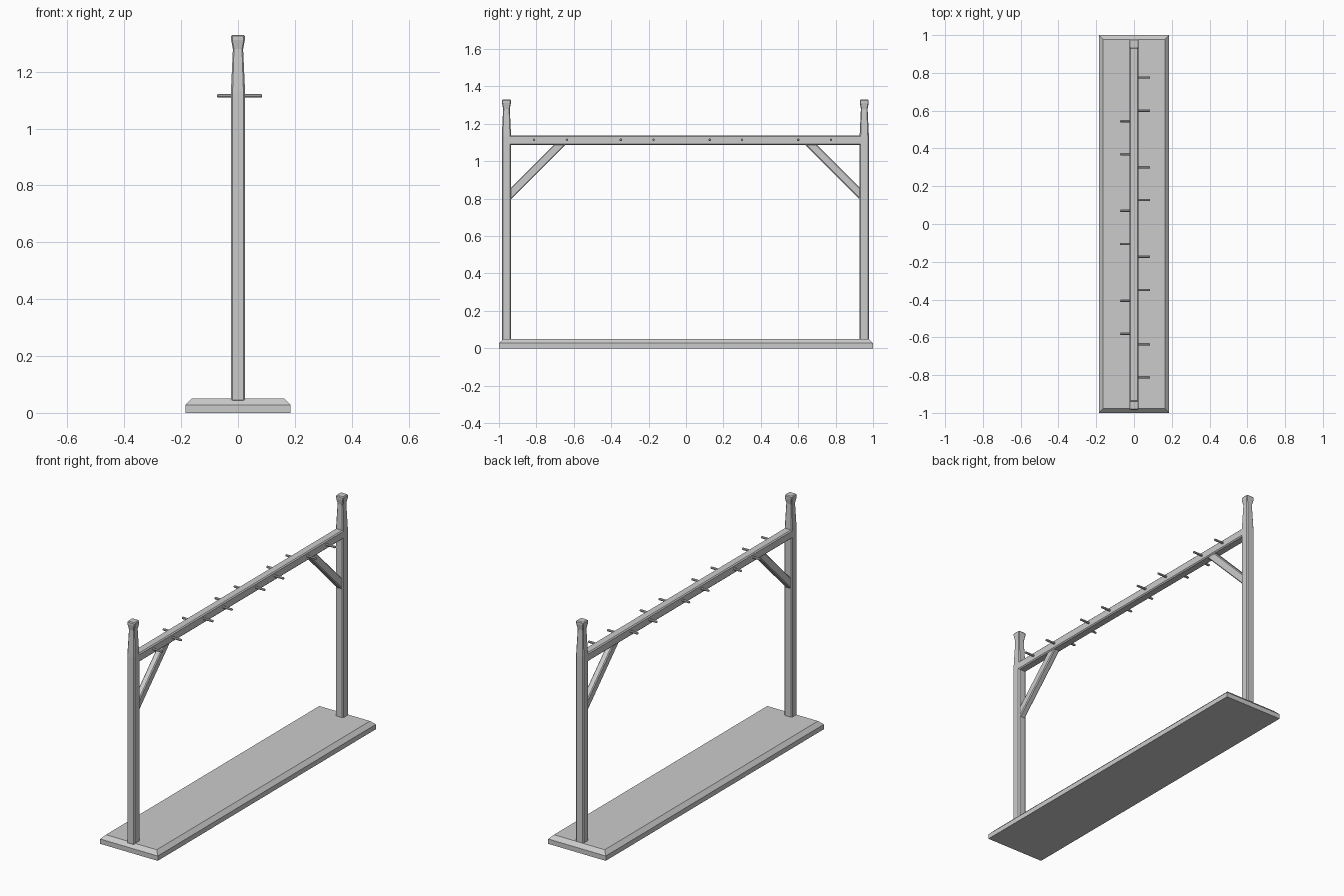
import bpy, bmesh, math
from mathutils import Vector

if "Cube" in bpy.data.objects:
    bpy.data.objects.remove(bpy.data.objects["Cube"])


def finish(name, bm):
    bmesh.ops.recalc_face_normals(bm, faces=bm.faces)
    me = bpy.data.meshes.new(name)
    bm.to_mesh(me)
    bm.free()
    ob = bpy.data.objects.new(name, me)
    bpy.context.collection.objects.link(ob)
    return ob


def loft(name, rings):
    """Skin equal-length closed rings of points and cap both ends."""
    bm = bmesh.new()
    vs = [[bm.verts.new(p) for p in r] for r in rings]
    n = len(vs[0])
    for a, b in zip(vs, vs[1:]):
        for i in range(n):
            j = (i + 1) % n
            bm.faces.new((a[i], a[j], b[j], b[i]))
    bm.faces.new(vs[0])
    bm.faces.new(vs[-1])
    return finish(name, bm)


def chamfered(hu, hv, c):
    """Rectangle outline with cut corners."""
    return [(hu - c, -hv), (hu, -hv + c), (hu, hv - c), (hu - c, hv),
            (-hu + c, hv), (-hu, hv - c), (-hu, -hv + c), (-hu + c, -hv)]


def rect(hx, hy, z):
    return [(-hx, -hy, z), (hx, -hy, z), (hx, hy, z), (-hx, hy, z)]


# base slab with sloped rim
loft("base", [rect(0.185, 1, 0), rect(0.185, 1, 0.028), rect(0.163, 0.978, 0.05)])

# posts: straight shaft, tapered neck, flared cap (z, half width, corner cut)
POST = [(0.04, 0.021, 0.004), (0.045, 0.025, 0.006), (1.13, 0.025, 0.006),
        (1.28, 0.018, 0.004), (1.312, 0.024, 0.004), (1.325, 0.024, 0.004),
        (1.33, 0.020, 0.003)]
POST_Y = {"front": -0.96, "back": 0.953}
for side, py in POST_Y.items():
    loft(side + "_post", [[(x, py + y, z) for x, y in chamfered(h, h, c)]
                          for z, h, c in POST])

# top beam between the posts
loft("top_beam", [[(u, y, 1.112 + v) for u, v in chamfered(0.025, 0.025, 0.006)]
                  for y in (-0.945, 0.94)])

# diagonal braces, ends cut flush with post and beam
for side, py in POST_Y.items():
    s = 1 if py < 0 else -1
    face = py + s * 0.023
    low, high = [], []
    for u, v in chamfered(0.018, 0.0225, 0.005):
        z0 = 0.826 + v * math.sqrt(2)          # height where this edge meets the post
        low.append((u, face, z0))
        high.append((u, face + s * (1.09 - z0), 1.09))
    loft(side + "_brace", [low, high])

# hanging pegs: longer row on the right, shorter row on the left
PEGS = {"right": (0.085, [0.775, 0.60, 0.30, 0.127, -0.173, -0.349, -0.637, -0.812]),
        "left": (-0.074, [0.544, 0.369, 0.07, -0.106, -0.406, -0.581])}
for side, (tip, ys) in PEGS.items():
    s = math.copysign(1, tip)
    for k, y in enumerate(ys):
        loft(f"{side}_peg_{k + 1}", [
            [(x, y + r * math.cos(a), 1.115 + r * math.sin(a))
             for a in [math.pi / 4 * (i + 0.5) for i in range(8)]]
            for x, r in ((s * 0.015, 0.0065), (tip - s * 0.003, 0.0065), (tip, 0.004))])
